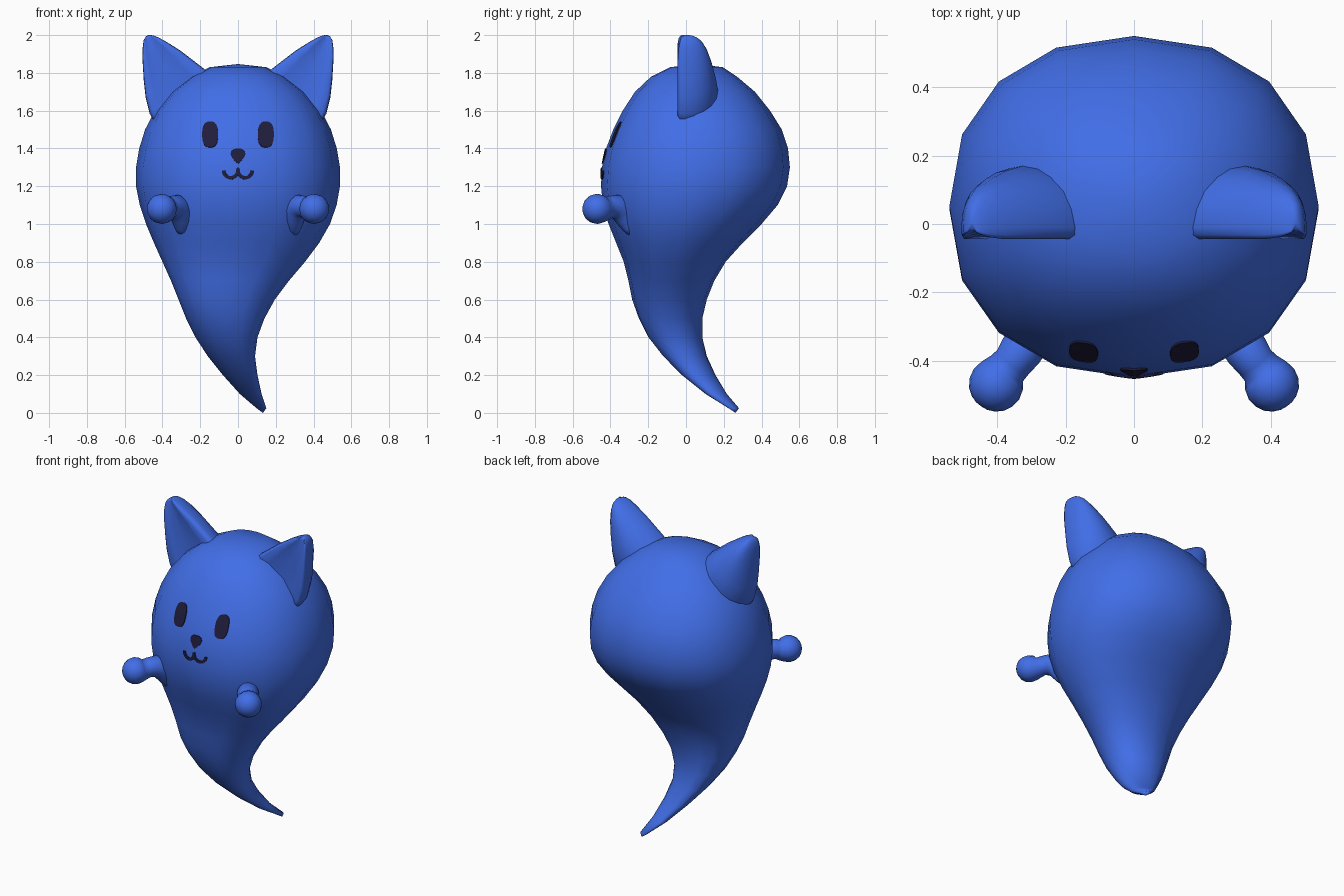
import bpy, bmesh, math
from mathutils import Vector
from mathutils.bvhtree import BVHTree

if "Cube" in bpy.data.objects:
    bpy.data.objects.remove(bpy.data.objects["Cube"])


def material(name, rgb):
    m = bpy.data.materials.new(name)
    m.diffuse_color = (*rgb, 1)
    m.use_nodes = True
    m.node_tree.nodes["Principled BSDF"].inputs["Base Color"].default_value = m.diffuse_color
    return m


BLUE = material("blue skin", (0.055, 0.16, 0.82))
DARK = material("dark face paint", (0.014, 0.012, 0.045))


def add_object(name, bm, mat, mirror=False):
    me = bpy.data.meshes.new(name)
    bm.to_mesh(me)
    bm.free()
    me.materials.append(mat)
    ob = bpy.data.objects.new(name, me)
    bpy.context.collection.objects.link(ob)
    if mirror:
        ob.modifiers.new("mirror", 'MIRROR').use_mirror_merge = False
    return ob


def loft(rings, start, end):
    """Skin a list of closed rings and close both ends with a point."""
    bm = bmesh.new()
    loops = [[bm.verts.new(p) for p in r] for r in rings]
    n = len(loops[0])
    for a, b in zip(loops, loops[1:]):
        for i in range(n):
            bm.faces.new((a[i], a[(i + 1) % n], b[(i + 1) % n], b[i]))
    for loop, tip in ((loops[0], start), (loops[-1], end)):
        t = bm.verts.new(tip)
        for i in range(n):
            bm.faces.new((loop[i], loop[(i + 1) % n], t))
    bmesh.ops.recalc_face_normals(bm, faces=bm.faces)
    for f in bm.faces:
        f.smooth = True
    return bm


def power(v, p):
    return math.copysign(abs(v) ** p, v)


# Body with curling tail: height, x range, y range of each slice
slices = [
    (1.83, -.15, .15, -.085, .195), (1.78, -.253, .253, -.185, .27),
    (1.70, -.357, .357, -.27, .365), (1.60, -.44, .44, -.335, .445),
    (1.50, -.492, .492, -.385, .507), (1.40, -.523, .523, -.423, .54),
    (1.30, -.54, .54, -.445, .55), (1.20, -.54, .54, -.45, .535),
    (1.10, -.52, .522, -.44, .485), (1.0, -.487, .487, -.41, .40),
    (.90, -.445, .43, -.37, .30), (.80, -.40, .355, -.33, .21),
    (.70, -.355, .27, -.305, .15), (.60, -.315, .195, -.285, .11),
    (.50, -.275, .14, -.25, .087), (.40, -.225, .103, -.20, .088),
    (.30, -.16, .09, -.12, .11), (.20, -.08, .103, -.02, .155),
    (.10, .01, .125, .105, .215), (.025, .098, .15, .225, .28)]
SIDES = 16
rings = []
for z, x0, x1, y0, y1 in slices:
    k = -.45 * max(0, 1 - z / .6)  # the tail flattens across its bend
    ring = []
    for j in range(SIDES):
        a = math.tau * j / SIDES
        c, s = power(math.cos(a), .9), power(math.sin(a), .9)
        ring.append(((x0 + x1) / 2 + (x1 - x0) / 2 * c,
                     (y0 + y1) / 2 + (y1 - y0) / 2 * (k * c + math.sqrt(1 - k * k) * s), z))
    rings.append(ring)
bm = loft(rings, (0, .055, 1.847), (.132, .262, 0))
surface = BVHTree.FromBMesh(bm)
add_object("body", bm, BLUE)

# Ears: half-cone with a slightly dished front; inner edge, outer edge, back depth
ear_rows = [
    (.12, 1.76, .42, 1.50, .165), (.18, 1.822, .468, 1.585, .17),
    (.245, 1.872, .489, 1.67, .158), (.305, 1.918, .499, 1.76, .14),
    (.375, 1.962, .505, 1.86, .115), (.42, 1.987, .505, 1.93, .088),
    (.445, 1.997, .50, 1.972, .06), (.46, 2.0, .488, 1.993, .035)]
rings = []
for xi, zi, xo, zo, back in ear_rows:
    size = min(1, (back / .11) ** .8)
    outline = [(-math.cos(math.pi * j / 10), -.01 + (back + .01) * math.sin(math.pi * j / 10))
               for j in range(11)]
    outline += [(.98, -.01 - .022 * size), (.88, -.01 - .034 * size), (.6, -.01 - .024 * size),
                (0, -.01 - .014 * size), (-.6, -.01 - .024 * size),
                (-.88, -.01 - .034 * size), (-.98, -.01 - .022 * size)]
    rings.append([(xi + (xo - xi) * (u + 1) / 2, y, zi + (zo - zi) * (u + 1) / 2)
                  for u, y in outline])
add_object("ears", loft(rings, (.27, .05, 1.62), (.474, .005, 2.0)), BLUE, True)

# Arms: bent tube that swells into a round paw
path = [(.295, -.27, .95, .03), (.293, -.295, .985, .043), (.297, -.32, 1.03, .055),
        (.308, -.34, 1.07, .063), (.33, -.37, 1.092, .064), (.355, -.405, 1.09, .058)]
for along, radius in ((-.055, .06), (-.03, .073), (0, .08), (.03, .075),
                      (.055, .06), (.07, .04), (.078, .02)):
    path.append((.402 + .555 * along, -.468 - .83 * along, 1.08, radius))
pts = [Vector(p[:3]) for p in path]
rings = []
for i, p in enumerate(pts):
    t = (pts[min(i + 1, len(pts) - 1)] - pts[max(i - 1, 0)]).normalized()
    u = t.cross(Vector((-.83, -.555, 0))).normalized()
    v = t.cross(u)
    rings.append([p + path[i][3] * (u * math.cos(a) + v * math.sin(a))
                  for a in (math.tau * j / 16 for j in range(16))])
add_object("arms", loft(rings, pts[0], (.446, -.534, 1.08)), BLUE, True)


def plate(name, points, faces, mirror=False):
    """Thin painted plate: flat x-z drawing pressed onto the body front."""
    bm = bmesh.new()
    verts = []
    for x, z in points:
        hit = surface.ray_cast(Vector((x, -2, z)), Vector((0, 1, 0)))[0]
        verts.append(bm.verts.new((x, hit.y - .006, z)))
    for f in faces:
        face = bm.faces.new([verts[i] for i in f])
        face.normal_update()
        if face.normal.y > 0:
            face.normal_flip()
    ob = add_object(name, bm, DARK, mirror)
    solid = ob.modifiers.new("thickness", 'SOLIDIFY')
    solid.thickness, solid.offset = .008, -1


def fan(n):
    return [(0, 1 + i, 1 + (i + 1) % n) for i in range(n)]


# Eyes: tall rounded ovals
angles = [math.tau * i / 24 for i in range(24)]
plate("eyes", [(.148, 1.475)] + [(.148 + .042 * power(math.cos(a), .75),
                                  1.475 + .068 * power(math.sin(a), .75))
                                 for a in angles], fan(24), True)

# Nose: rounded triangle
half = [(.02, 1.398), (.035, 1.388), (.04, 1.372), (.034, 1.355), (.012, 1.328)]
nose = [(0, 1.365), (0, 1.4)] + half + [(0, 1.32)] + [(-x, z) for x, z in reversed(half)]
plate("nose", nose, fan(len(nose) - 1))

# Mouth: two arcs meeting under the nose
N = 14
arc = [math.pi * (1.0 + i / N) for i in range(N + 1)]
points = [(.039 + r * math.cos(a), 1.283 + r * math.sin(a)) for a in arc for r in (.029, .047)]
points = [(max(x, 0), z) for x, z in points] + [(.008, 1.296), (0, 1.3)]
faces = [(2 * i, 2 * i + 1, 2 * i + 3, 2 * i + 2) for i in range(N)]
faces.append((0, 1, 2 * N + 3, 2 * N + 2))
plate("mouth", points, faces, True)
